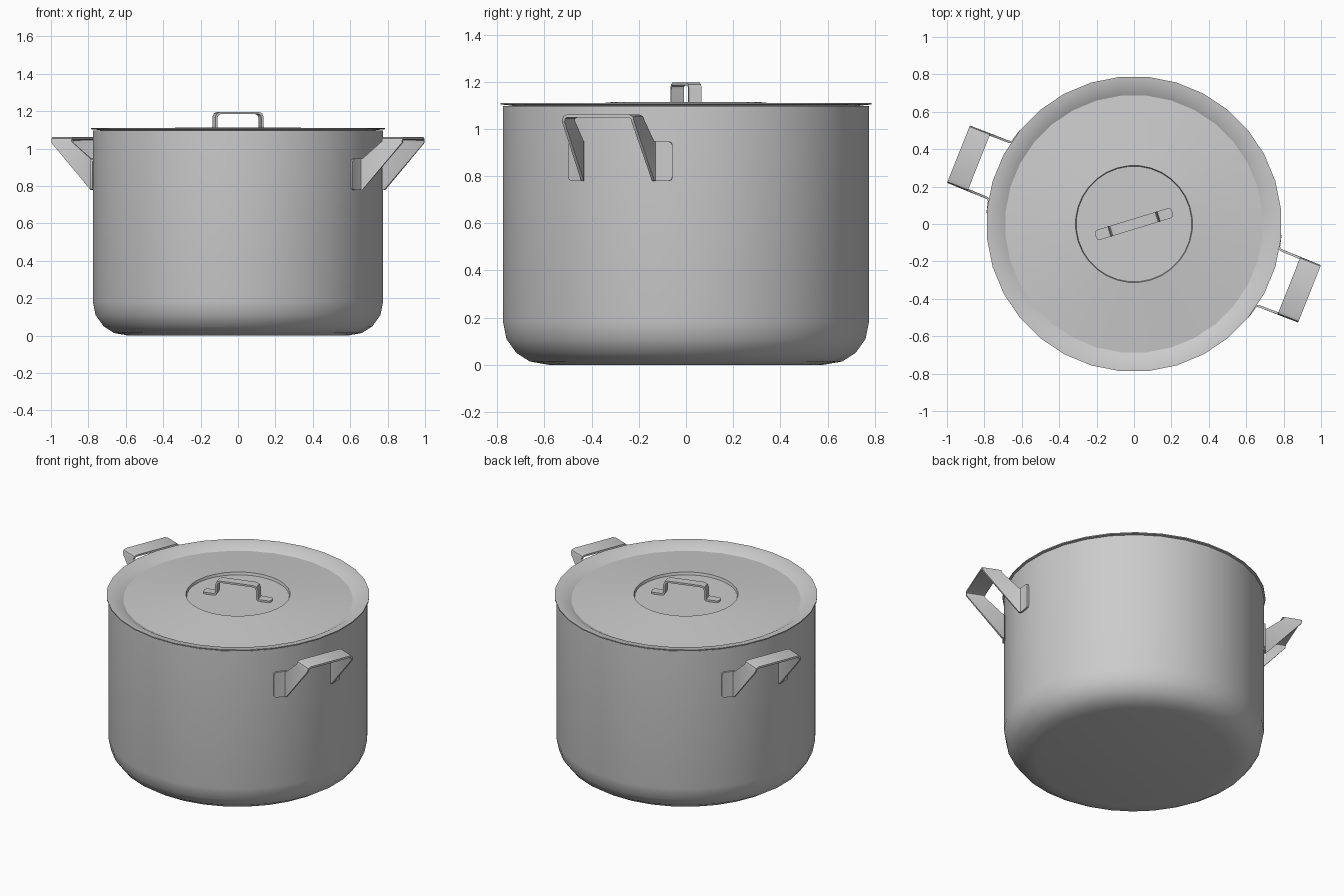
import bpy, bmesh, math
from mathutils import Vector, Matrix

if "Cube" in bpy.data.objects:
    bpy.data.objects.remove(bpy.data.objects["Cube"])

SIDES = 32
PHASE = math.radians(17)
HANDLE_ANGLE = math.radians(-21.7)
POT_R = 0.78


def finish(name, bm, angle=30):
    bmesh.ops.remove_doubles(bm, verts=bm.verts, dist=1e-5)
    bmesh.ops.dissolve_degenerate(bm, edges=bm.edges, dist=1e-6)
    bmesh.ops.recalc_face_normals(bm, faces=bm.faces)
    me = bpy.data.meshes.new(name)
    bm.to_mesh(me)
    bm.free()
    ob = bpy.data.objects.new(name, me)
    bpy.context.collection.objects.link(ob)
    bpy.ops.object.select_all(action='DESELECT')
    ob.select_set(True)
    bpy.context.view_layer.objects.active = ob
    bpy.ops.object.shade_smooth_by_angle(angle=math.radians(angle))
    return ob


def lathe(name, profile):
    """Revolve (radius, z) points around z."""
    bm = bmesh.new()
    vs = [bm.verts.new((r, 0, z)) for r, z in profile]
    es = [bm.edges.new(p) for p in zip(vs, vs[1:])]
    bmesh.ops.spin(bm, geom=vs + es, axis=(0, 0, 1), cent=(0, 0, 0),
                   angle=2 * math.pi, steps=SIDES, use_duplicate=False)
    bm.transform(Matrix.Rotation(PHASE, 4, 'Z'))
    return finish(name, bm)


def strap(name, pairs, thickness, angle):
    """Bent sheet strip from pairs of edge points, mirrored across local y."""
    mirrored = [[(x, -y, z) for x, y, z in p] for p in reversed(pairs)]
    bm = bmesh.new()
    rows = [[bm.verts.new(c) for c in p] for p in pairs + mirrored]
    for (a, b), (c, d) in zip(rows, rows[1:]):
        bm.faces.new((a, b, d, c))
    bm.transform(Matrix.Rotation(angle, 4, 'Z'))
    ob = finish(name, bm)
    mod = ob.modifiers.new("thickness", 'SOLIDIFY')
    mod.thickness, mod.offset, mod.use_even_offset = thickness, 0, True
    bpy.ops.object.modifier_apply(modifier=mod.name)
    bpy.ops.object.shade_smooth_by_angle(angle=math.radians(40))
    return ob


# Pot: rounded bottom, thin wall, open top under the lid
outer = [(0, 0), (0.585, 0), (0.665, 0.014), (0.722, 0.05),
         (0.765, 0.11), (POT_R, 0.185), (POT_R, 1.098)]
inner = [(0.762, 1.098), (0.762, 0.19), (0.71, 0.07), (0.585, 0.02), (0, 0.02)]
lathe("pot_body", outer + inner)

# Lid: flat rim, sloping well, raised cone with a recessed centre disc
lathe("lid", [(0, 1.097), (0.309, 1.097), (0.313, 1.114), (0.69, 1.078),
              (0.742, 1.106), (0.79, 1.111), (0.79, 1.104), (0.742, 1.099),
              (0.695, 1.068), (0.313, 1.085), (0, 1.085)])

# Lid handle: narrow strap with rounded feet
path = [(0.215, 1.103, 0.012), (0.209, 1.103, 0.023), (0.198, 1.103, 0.028),
        (0.145, 1.103, 0.028), (0.134, 1.107, 0.028), (0.129, 1.117, 0.028),
        (0.129, 1.167, 0.028), (0.122, 1.184, 0.028), (0.105, 1.191, 0.028)]
strap("lid_handle", [[(-w, s, z), (w, s, z)] for s, z, w in path],
      0.012, PHASE - math.pi / 2)


# Side handles: wide grip, slanted legs, feet fixed to the pot wall
def foot(t, inset, out=0.005):
    r = math.sqrt(POT_R ** 2 - t * t) + out
    return [(r, t, 0.78 + inset), (r, t, 0.946 - inset)]


side = [foot(0.236, 0.016), foot(0.232, 0.005), foot(0.222, 0), foot(0.175, 0),
        foot(0.165, 0, 0.008), foot(0.161, 0, 0.018),
        [(1.008, 0.159, 1.030), (0.893, 0.159, 1.038)],
        [(1.010, 0.154, 1.049), (0.892, 0.154, 1.050)],
        [(1.010, 0.140, 1.055), (0.892, 0.140, 1.055)]]
for i, label in enumerate(("right", "left")):
    strap("side_handle_" + label, side, 0.012, HANDLE_ANGLE + i * math.pi)
